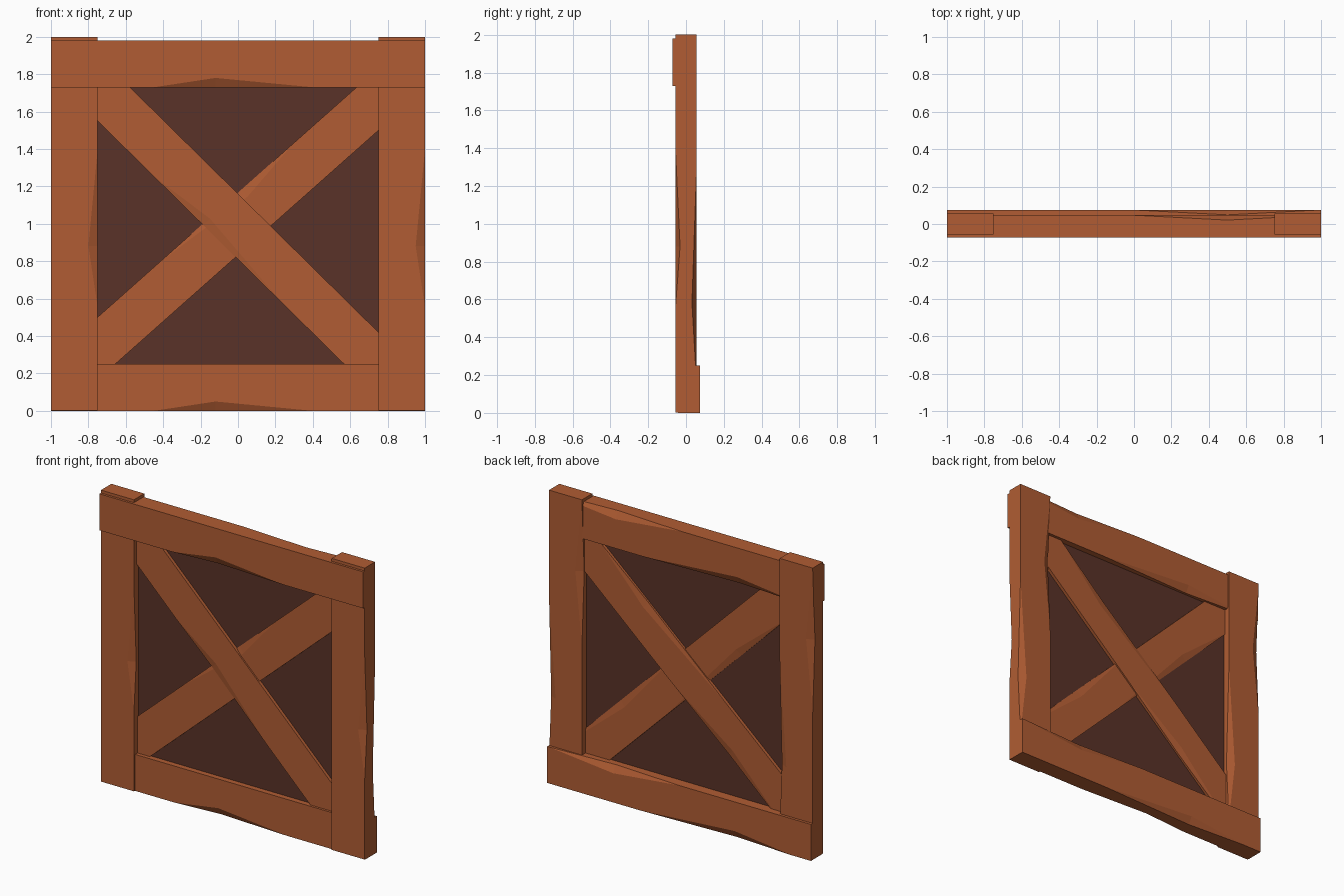
import bpy, bmesh
from math import radians
from mathutils import Matrix

if "Cube" in bpy.data.objects:
    bpy.data.objects.remove(bpy.data.objects["Cube"])


def material(name, colour):
    m = bpy.data.materials.new(name)
    m.diffuse_color = (*colour, 1)
    m.use_nodes = True
    m.node_tree.nodes["Principled BSDF"].inputs["Base Color"].default_value = m.diffuse_color
    return m


wood = material("wood", (0.437, 0.108, 0.033))
dark_wood = material("dark_wood", (0.10, 0.032, 0.021))

# Board section corners as (y, z) signs, running round the section
CORNERS = [(-1, -1), (1, -1), (1, 1), (-1, 1)]
# Worn nicks on three long edges: corner -> (start, deepest point, end) per half length
NICKS = {0: (-0.45, -0.12, 0.40), 1: (-0.85, -0.42, 0.30), 2: (0.0, 0.50, 1.0 - 0.01)}
NICK_Y, NICK_Z = 0.22, 0.05      # share of thickness, depth across the width


def finish(bm, name, mat):
    bmesh.ops.recalc_face_normals(bm, faces=bm.faces)
    mesh = bpy.data.meshes.new(name)
    bm.to_mesh(mesh)
    bm.free()
    mesh.materials.append(mat)
    obj = bpy.data.objects.new(name, mesh)
    bpy.context.collection.objects.link(obj)
    return obj


def board(name, x, z, y0, y1, length, angle=0, width=0.25):
    """Plank lying along x with nicked edges, turned in the xz plane."""
    bm = bmesh.new()
    hl, hy, hz = length / 2, (y1 - y0) / 2, width / 2
    edges = []
    for i, (sy, sz) in enumerate(CORNERS):
        y, zz = sy * hy, sz * hz
        start, end = bm.verts.new((-hl, y, zz)), bm.verts.new((hl, y, zz))
        if i in NICKS:
            a, p, b = (t * hl for t in NICKS[i])
            va, vb = bm.verts.new((a, y, zz)), bm.verts.new((b, y, zz))
            flat = bm.verts.new((p, y * (1 - 2 * NICK_Y), zz))  # on top or bottom
            tall = bm.verts.new((p, y, zz - sz * NICK_Z))       # on front or back
            bm.faces.new((va, flat, tall))
            bm.faces.new((vb, tall, flat))
            edges.append(([start, va, flat, vb, end], [start, va, tall, vb, end]))
        else:
            edges.append(([start, end], [start, end]))
    for i in range(4):
        kind = i % 2            # 0 = bottom/top face, 1 = back/front face
        bm.faces.new(edges[i][kind] + edges[(i + 1) % 4][kind][::-1])
    for k in (0, -1):
        bm.faces.new([e[0][k] for e in edges])
    bm.transform(Matrix.Translation((x, (y0 + y1) / 2, z))
                 @ Matrix.Rotation(radians(-angle), 4, 'Y'))
    return finish(bm, name, wood)


# Upright posts
for side, x in (("left", -0.875), ("right", 0.875)):
    board(side + "_post", x, 1.001, -0.056, 0.056, 1.998, 90)

# Top rail sits forward, bottom rail sits back
board("top_rail", 0, 1.855, -0.072, 0.047, 2.0)
board("bottom_rail", 0, 0.125, -0.043, 0.075, 2.0)

# Thin crossed braces, one proud at the front and one at the back
board("front_brace", 0, 0.985, -0.027, 0.017, 2.26, -44.6)
board("back_brace", 0, 1.0, -0.017, 0.027, 2.26, 221.6)

# Thin dark panel behind the braces
bm = bmesh.new()
bmesh.ops.create_cube(bm, size=1)
bm.transform(Matrix.Translation((0, 0, 1)) @ Matrix.Diagonal((1.7, 0.01, 1.7, 1)))
finish(bm, "panel", dark_wood)
